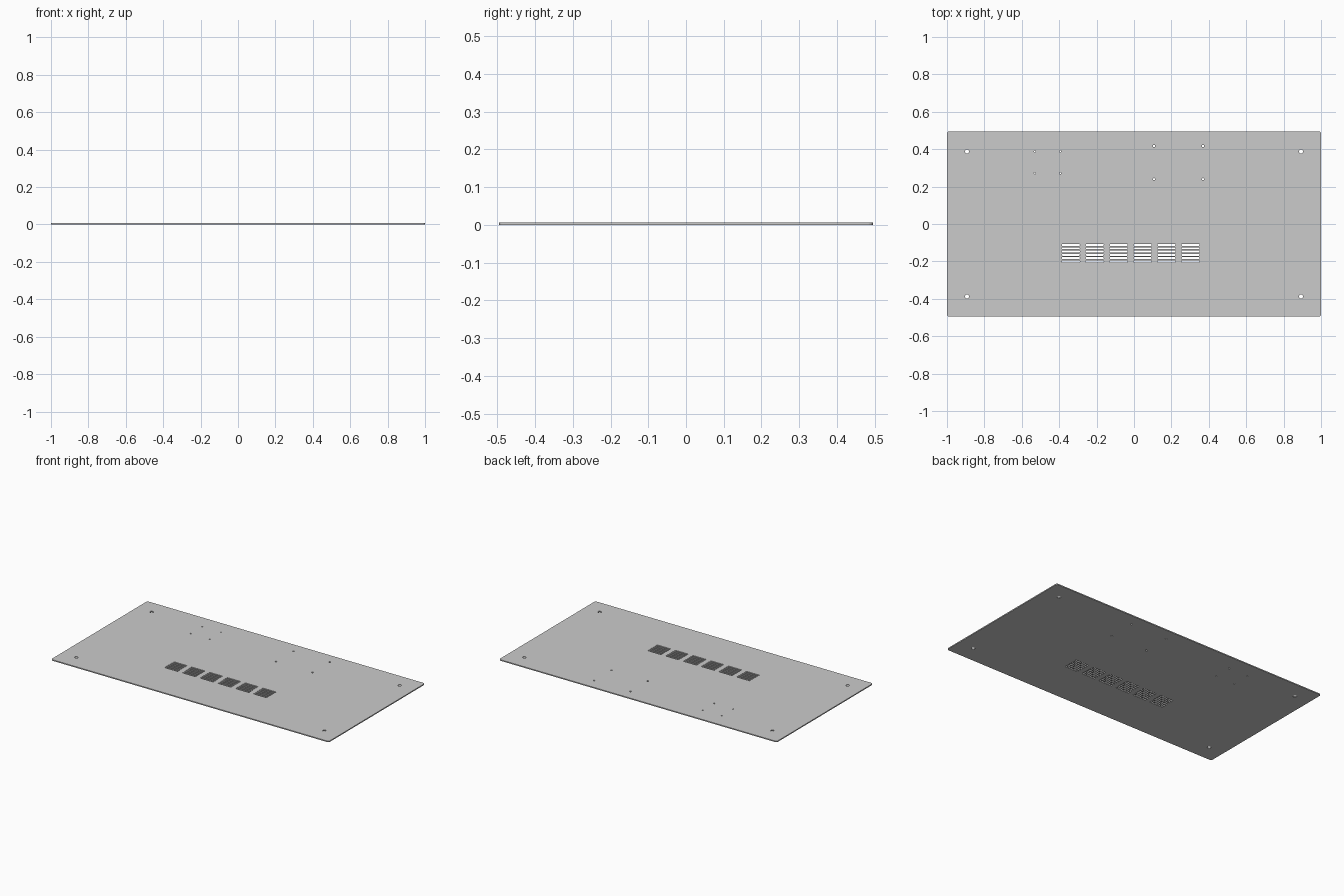
import bpy, bmesh, math

if "Cube" in bpy.data.objects:
    bpy.data.objects.remove(bpy.data.objects["Cube"])

THICK = 0.007
curve = bpy.data.curves.new("panel_outline", 'CURVE')
curve.dimensions = '2D'
curve.fill_mode = 'BOTH'
curve.extrude = THICK / 2


def rounded_loop(cx, cy, w, h, r, seg):
    """Closed rounded rectangle; a circle when r is half of w and h."""
    pts = []
    for k, (sx, sy) in enumerate([(1, 1), (-1, 1), (-1, -1), (1, -1)]):
        for i in range(seg + 1):
            a = math.pi / 2 * (k + i / seg)
            p = (cx + sx * (w / 2 - r) + r * math.cos(a),
                 cy + sy * (h / 2 - r) + r * math.sin(a))
            if not pts or math.dist(p, pts[-1]) > 1e-5:
                pts.append(p)
    if math.dist(pts[0], pts[-1]) < 1e-5:
        pts.pop()
    s = curve.splines.new('POLY')
    s.points.add(len(pts) - 1)
    for sp, (x, y) in zip(s.points, pts):
        sp.co = (x, y, 0, 1)
    s.use_cyclic_u = True


def hole(x, y, r):
    rounded_loop(x, y, 2 * r, 2 * r, r, 6)


# Sheet outline
rounded_loop(0, 0, 2.0, 0.99, 0.012, 5)

# Corner mounting holes
for x in (-0.893, 0.893):
    for y in (-0.387, 0.387):
        hole(x, y, 0.011)

# Component fixing holes
for xs, ys, r in [((-0.53, -0.394), (0.272, 0.388), 0.0045),
                  ((0.107, 0.369), (0.24, 0.417), 0.006)]:
    for x in xs:
        for y in ys:
            hole(x, y, r)

# Six banks of ventilation slots
for bank in range(6):
    for row in range(6):
        rounded_loop(-0.338 + 0.128 * bank, -0.112 - 0.0176 * row,
                     0.097, 0.0105, 0.005, 4)

# Turn the outline into a closed sheet mesh
tmp = bpy.data.objects.new("panel_outline", curve)
bpy.context.collection.objects.link(tmp)
bpy.context.view_layer.update()
mesh = bpy.data.meshes.new_from_object(
    tmp.evaluated_get(bpy.context.evaluated_depsgraph_get()))
bpy.data.objects.remove(tmp)
bm = bmesh.new()
bm.from_mesh(mesh)
bmesh.ops.remove_doubles(bm, verts=bm.verts, dist=1e-5)
bmesh.ops.translate(bm, verts=bm.verts, vec=(0, 0, THICK / 2))
bmesh.ops.recalc_face_normals(bm, faces=bm.faces)
for f in bm.faces:
    f.smooth = False
bm.to_mesh(mesh)
bm.free()
mesh.name = "vented_panel"
panel = bpy.data.objects.new("vented_panel", mesh)
bpy.context.collection.objects.link(panel)
